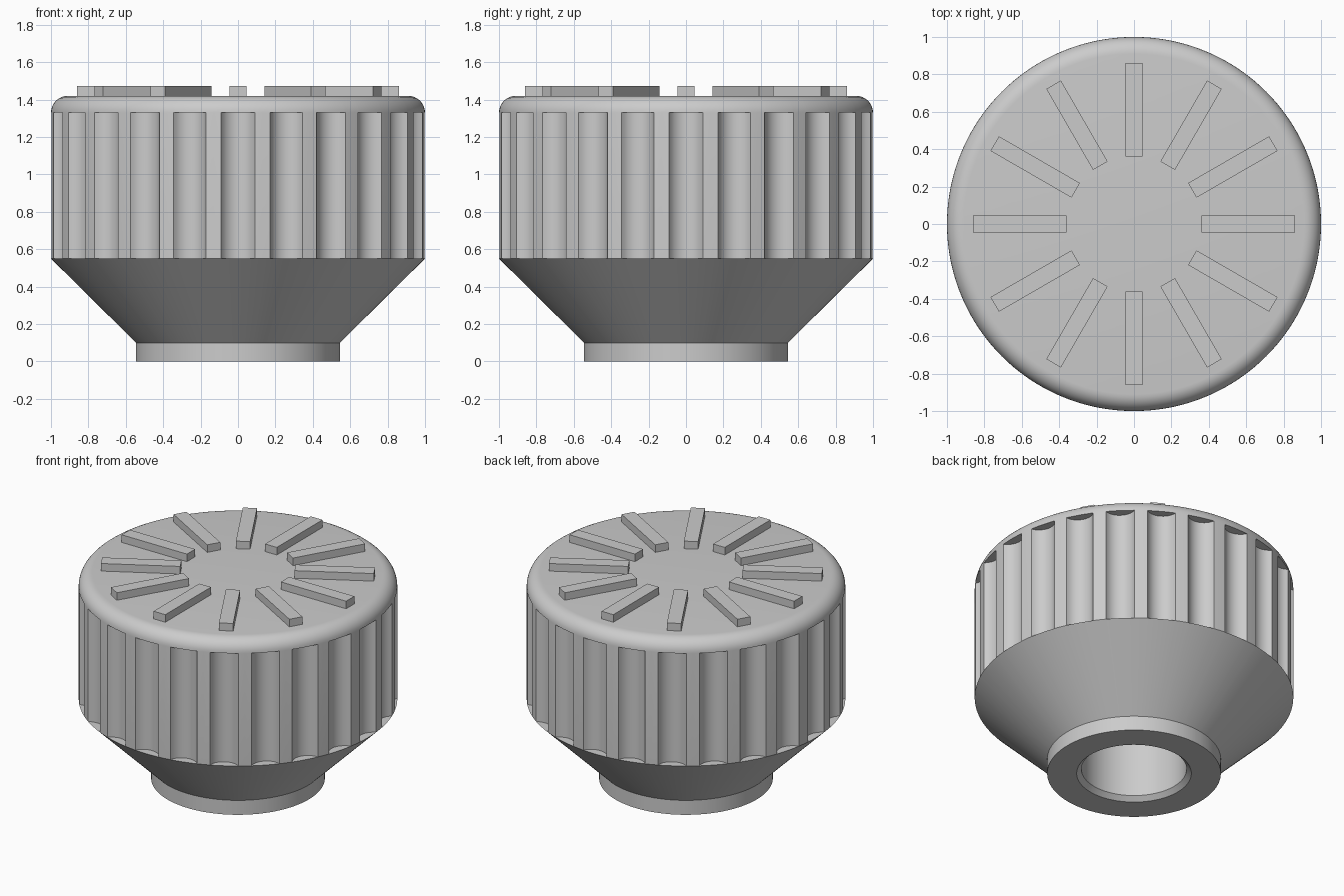
import bpy, bmesh
from math import acos, atan2, cos, hypot, pi, sin, tau
from mathutils import Matrix

cube = bpy.data.objects.get("Cube")
if cube:
    bpy.data.objects.remove(cube)

GROOVES, RIBS = 24, 12
GROOVE_CENTRE, GROOVE_R = 1.04, 0.10
GROOVE_BOTTOM, GROOVE_TOP, TOP = 0.55, 1.33, 1.42

grey = bpy.data.materials.new("plain grey")
grey.use_nodes = True
grey.diffuse_color = (0.6, 0.6, 0.6, 1)
grey.node_tree.nodes["Principled BSDF"].inputs["Base Color"].default_value = (0.6, 0.6, 0.6, 1)


def make_object(name, bm):
    mesh = bpy.data.meshes.new(name)
    bmesh.ops.recalc_face_normals(bm, faces=bm.faces)
    bm.to_mesh(mesh)
    bm.free()
    mesh.materials.append(grey)
    obj = bpy.data.objects.new(name, mesh)
    bpy.context.collection.objects.link(obj)
    return obj


# Fluted outline as (angle, radius): a round scallop, then a plain ridge
STEPS = 10
phi_max = acos((GROOVE_CENTRE**2 + GROOVE_R**2 - 1) / (2 * GROOVE_CENTRE * GROOVE_R))
scallop = []
for i in range(STEPS + 1):
    phi = phi_max * (2 * i / STEPS - 1)
    x, y = GROOVE_CENTRE - GROOVE_R * cos(phi), GROOVE_R * sin(phi)
    scallop.append((atan2(y, x), hypot(x, y)))
pitch = tau / GROOVES
scallop.append((pitch / 2, 1))
outline = [(a + k * pitch, r) for k in range(GROOVES) for a, r in scallop]

# Body profile as (radius, height, fluted), from the bore floor outwards to the top
profile = [(0, 0.9, False), (0.33, 0.9, False), (0.33, 0.03, False), (0.36, 0, False),
           (0.545, 0, False), (0.545, 0.1, False), (1, GROOVE_BOTTOM, False),
           (1, GROOVE_BOTTOM, True), (1, GROOVE_TOP, True)]
fillet = TOP - GROOVE_TOP
for i in range(9):
    t = i / 8 * pi / 2
    profile.append((1 - fillet + fillet * cos(t), GROOVE_TOP + fillet * sin(t), False))
profile.append((0, TOP, False))

bm = bmesh.new()
rings = []
for radius, z, fluted in profile:
    ring = []
    for a, r in outline:
        rad = r if fluted else radius
        ring.append(bm.verts.new((rad * cos(a), rad * sin(a), z)))
    rings.append(ring)
n = len(outline)
for low, high in zip(rings, rings[1:]):
    for i in range(n):
        j = (i + 1) % n
        bm.faces.new((low[i], low[j], high[j], high[i]))
bmesh.ops.remove_doubles(bm, verts=bm.verts, dist=0.0001)
body = make_object("knob_body", bm)
bpy.context.view_layer.objects.active = body
body.select_set(True)
bpy.ops.object.shade_smooth_by_angle(angle=pi / 6)

# Raised radial ribs on the top
bm = bmesh.new()
for k in range(RIBS):
    place = (Matrix.Rotation(k * tau / RIBS, 4, "Z")
             @ Matrix.Translation((0.61, 0, 1.44))
             @ Matrix.Diagonal((0.5, 0.09, 0.065, 1)))
    bmesh.ops.create_cube(bm, size=1, matrix=place)
make_object("top_ribs", bm)
